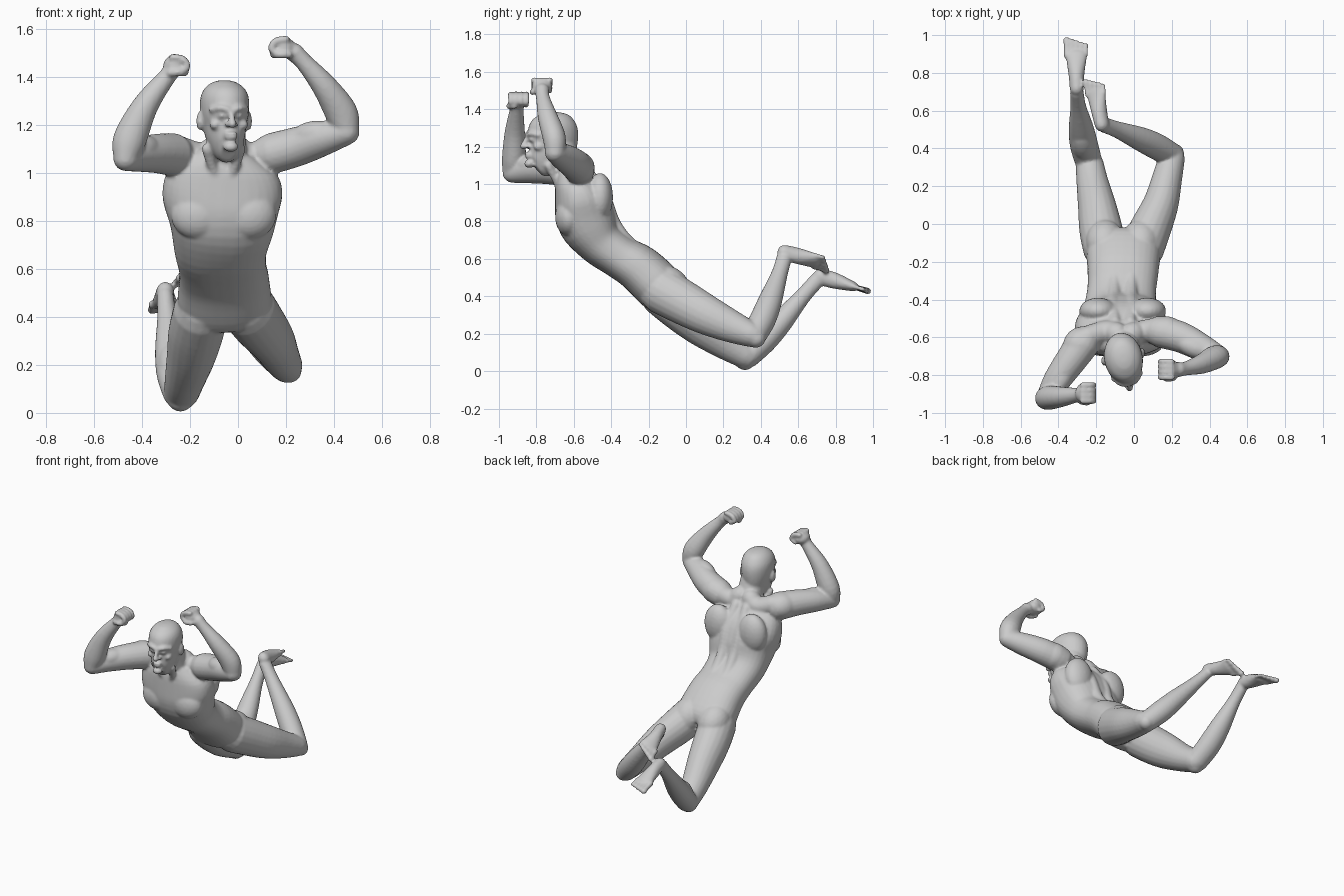
import bpy, bmesh, math
from mathutils import Vector, Matrix

bm = bmesh.new()
X = (1, 0, 0)


def spline(keys, steps=4):
    """Catmull-Rom through (x, y, z, half_width, half_depth) keys."""
    k = [Vector(p if len(p) == 5 else (*p, p[3])) for p in keys]
    k = [k[0]] + k + [k[-1]]
    out = []
    for a, b, c, d in zip(k, k[1:], k[2:], k[3:]):
        for i in range(steps):
            t = i / steps
            out.append((b * 2 + (c - a) * t + (a * 2 - b * 5 + c * 4 - d) * t * t
                        + (b * 3 - a - c * 3 + d) * t ** 3) * 0.5)
    return out + [k[-1]]


def tube(keys, side=X, power=1.0, dome=True, n=20):
    """Lofted limb with elliptical sections; side gives the width direction."""
    pts = spline(keys)
    secs = []
    for i, p in enumerate(pts):
        t = (pts[min(i + 1, len(pts) - 1)].xyz - pts[max(i - 1, 0)].xyz).normalized()
        secs.append((p.xyz, t, p[3], p[4]))
    if dome:
        def caps(s, sign):
            c, t, a, b = s
            r = min(a, b) * sign
            return [(c + t * r * math.sin(q), t, a * math.cos(q), b * math.cos(q)) for q in (0.5, 0.95, 1.35)]
        secs = caps(secs[0], -1)[::-1] + secs + caps(secs[-1], 1)
    rings = []
    for c, t, a, b in secs:
        u = Vector(side)
        u = (u - t * u.dot(t)).normalized()
        v = t.cross(u)
        ring = []
        for j in range(n):
            q = 2 * math.pi * j / n
            cx, sy = math.cos(q), math.sin(q)
            ring.append(bm.verts.new(c + u * a * math.copysign(abs(cx) ** power, cx)
                                     + v * b * math.copysign(abs(sy) ** power, sy)))
        rings.append(ring)
    for r, s in zip(rings, rings[1:]):
        for j in range(n):
            bm.faces.new((r[j], r[(j + 1) % n], s[(j + 1) % n], s[j]))
    bm.faces.new(rings[0][::-1])
    bm.faces.new(rings[-1])


def ball(c, radii, axis=(0, 0, 1)):
    """Ellipsoid muscle whose third radius lies along axis."""
    rot = Vector(axis).to_track_quat('Z', 'Y').to_matrix().to_4x4()
    bmesh.ops.create_icosphere(bm, subdivisions=3, radius=1,
                               matrix=Matrix.Translation(c) @ rot @ Matrix.Diagonal((*radii, 1)))


# Torso from crotch to collar
tube([(-.05, -.09, .39, .10, .09), (-.055, -.13, .435, .19, .13), (-.058, -.245, .545, .188, .128),
      (-.065, -.35, .61, .182, .118), (-.072, -.455, .69, .195, .13), (-.065, -.525, .795, .222, .158),
      (-.065, -.56, .91, .25, .148), (-.06, -.595, 1.01, .22, .11), (-.05, -.61, 1.09, .11, .075)],
     power=.85, dome=False, n=32)

# Paired torso muscles, mirrored about the body midline
for s in (-1, 1):
    m = -.06
    ball((m + s * .095, -.09, .455), (.1, .1, .125), (0, .7, -.6))            # buttock
    ball((m + s * .105, -.625, .825), (.115, .075, .105))                     # chest
    ball((m + s * .13, -.46, .93), (.1, .07, .13))                            # shoulder blade
    tube([(m + s * .045, -.17, .605, .03), (m + s * .045, -.30, .685, .032),
          (m + s * .045, -.385, .79, .036), (m + s * .05, -.435, .92, .036),
          (m + s * .04, -.52, 1.06, .03)])                                    # spine muscle
    for y, z in ((-.605, .685), (-.54, .635), (-.465, .575)):
        ball((m + s * .045, y + .03, z + .028), (.045, .036, .036))           # abdomen
    tube([(m + s * .07, -.735, 1.1, .022), (m + s * .045, -.695, 1.02, .02), (m + s * .015, -.672, .955, .016)])

# Neck and trapezius
tube([(-.045, -.585, .99, .10, .085), (-.048, -.63, 1.09, .085, .082), (-.05, -.67, 1.2, .08, .08)])
for x, y in ((-.25, -.6), (.14, -.55)):
    tube([(-.05 + (.04 if x > 0 else -.04), -.58, 1.10, .06), ((x - .05) / 2, -.57, 1.065, .06), (x, y, 1.095, .06)],
         side=(0, 1, 0))

# Head, turned slightly to the side
F, R, H = Vector((.2, -.98, 0)), Vector((.98, .2, 0)), Vector((-.055, -.715, 0))


def face(r, f, z):
    return H + R * r + F * f + Vector((0, 0, z))


tube([(*face(0, f, z), w, d) for z, f, w, d in (
    (1.082, .085, .035, .045), (1.10, .065, .055, .08), (1.14, .035, .076, .105), (1.19, .008, .088, .132),
    (1.25, -.002, .1, .138), (1.31, -.006, .1, .13), (1.35, -.008, .083, .105), (1.375, -.008, .052, .068),
    (1.385, -.008, .018, .025))], side=R, dome=False, n=28)
tube([(*face(0, .13, 1.26), .012), (*face(0, .15, 1.225), .013), (*face(0, .158, 1.203), .018)], side=R)   # nose
ball(face(0, .125, 1.108), (.032, .028, .022))                                 # chin
for z in (1.147, 1.162):
    ball(face(0, .132, z), (.03, .017, .009), (0, 0, 1))                       # lips
for s in (-1, 1):
    tube([(*face(s * .012, .136, 1.262), .012), (*face(s * .042, .126, 1.27), .013), (*face(s * .075, .09, 1.262), .012)])
    ball(face(s * .036, .118, 1.238), (.016, .014, .013))                      # eye
    ball(face(s * .058, .085, 1.2), (.024, .03, .022))                         # cheek
    ball(face(s * .017, .138, 1.2), (.012, .014, .011))                        # nostril
    ball(face(s * .104, -.012, 1.215), (.014, .026, .04))                      # ear

# Arms
tube([(-.27, -.63, 1.075, .09), (-.34, -.73, 1.08, .082), (-.41, -.83, 1.075, .072), (-.465, -.925, 1.06, .055)], side=(0, 0, 1))
tube([(-.468, -.93, 1.06, .052), (-.45, -.92, 1.14, .07, .064), (-.385, -.915, 1.28, .054), (-.295, -.905, 1.4, .037),
      (-.265, -.9, 1.44, .04)])
tube([(.14, -.57, 1.08, .085), (.25, -.60, 1.11, .082), (.36, -.655, 1.145, .072), (.45, -.70, 1.17, .056)], side=(0, 0, 1))
tube([(.455, -.70, 1.17, .052), (.43, -.705, 1.25, .068, .062), (.36, -.74, 1.36, .053), (.275, -.765, 1.46, .037),
      (.235, -.77, 1.5, .04)])
ball((-.29, -.64, 1.08), (.085, .085, .1), (-.19, -.34, 0))                    # shoulders
ball((.18, -.575, 1.09), (.085, .085, .1), (.3, -.13, .08))
ball((-.385, -.82, 1.1), (.055, .055, .1), (-.19, -.34, 0))                    # biceps
ball((.31, -.65, 1.16), (.055, .055, .1), (.3, -.13, .06))

# Fists: palm, four curled fingers and a thumb; s points toward the head
for cx, cy, cz, s in ((-.262, -.895, 1.447, 1), (.19, -.77, 1.522, -1)):
    ball((cx, cy, cz), (.05, .055, .042))
    for i in range(4):
        y = cy - .042 + i * .028
        tube([(cx - s * .01, y, cz + .034, .016), (cx + s * .035, y, cz + .024, .016),
              (cx + s * .05, y, cz - .008, .015), (cx + s * .022, y, cz - .026, .014)], side=(0, 1, 0), n=10)
    tube([(cx - s * .02, cy - .045, cz - .03, .017), (cx + s * .02, cy - .05, cz - .03, .016),
          (cx + s * .045, cy - .02, cz - .032, .014)], side=(0, 1, 0), n=10)

# Thighs
tube([(-.155, -.13, .42, .115, .125), (-.175, -.03, .335, .115, .122), (-.195, .09, .24, .102, .112),
      (-.22, .22, .145, .085, .088), (-.235, .32, .085, .074, .073)])
tube([(.045, -.13, .43, .115, .125), (.085, -.03, .375, .11, .12), (.14, .1, .305, .095, .108),
      (.175, .24, .24, .08, .088), (.2, .35, .195, .07, .068)])

# Lower legs with calves and kneecaps
tube([(-.24, .33, .08, .072, .065), (-.265, .42, .165, .075, .068), (-.28, .51, .265, .066, .062),
      (-.295, .62, .395, .042, .044), (-.303, .7, .485, .036, .042)])
tube([(.2, .365, .19, .065, .065), (.12, .41, .275, .07, .07), (.035, .45, .375, .062, .064),
      (-.09, .5, .52, .042, .044), (-.16, .525, .605, .036, .042)], side=(.7, 0, .7))
ball((-.27, .42, .2), (.06, .055, .12), (-.06, .36, .4))
ball((.1, .42, .31), (.06, .055, .12), (-.37, .15, .42))
ball((-.24, .315, .06), (.055, .055, .055))
ball((.215, .375, .175), (.05, .05, .05))


# Feet: heel to ball along a line, then five toes fanned across the width
def foot(heel, mid, front, toe, side):
    w = Vector(side).normalized()
    heel, mid, front, toe = map(Vector, (heel, mid, front, toe))
    tube([(*heel, .037, .042), (*mid, .042, .044), (*front, .058, .026)], side=w)
    for i in range(5):
        o = (i - 2) * .025
        r = .019 - .0015 * i
        big = front + w * o
        tip = toe + w * o * 1.05 - (toe - front) * (.1 * i)
        tube([(*big, r), (*((big + tip) / 2), r * .85), (*tip, r)], side=w, n=10)


foot((-.303, .715, .505), (-.305, .79, .485), (-.305, .895, .452), (-.305, .975, .428), (1, .05, 0))
foot((-.17, .525, .635), (-.185, .6, .615), (-.2, .69, .59), (-.212, .755, .57), (.8, .1, .55))

# Fuse everything into one continuous skin
bmesh.ops.recalc_face_normals(bm, faces=bm.faces[:])
mesh = bpy.data.meshes.new("body")
bm.to_mesh(mesh)
bm.free()
body = bpy.data.objects.new("body", mesh)
bpy.context.collection.objects.link(body)
fuse = body.modifiers.new("fuse", 'REMESH')
fuse.mode = 'VOXEL'
fuse.voxel_size = .0085
fuse.use_smooth_shade = True
relax = body.modifiers.new("relax", 'SMOOTH')
relax.factor = .5
relax.iterations = 4
